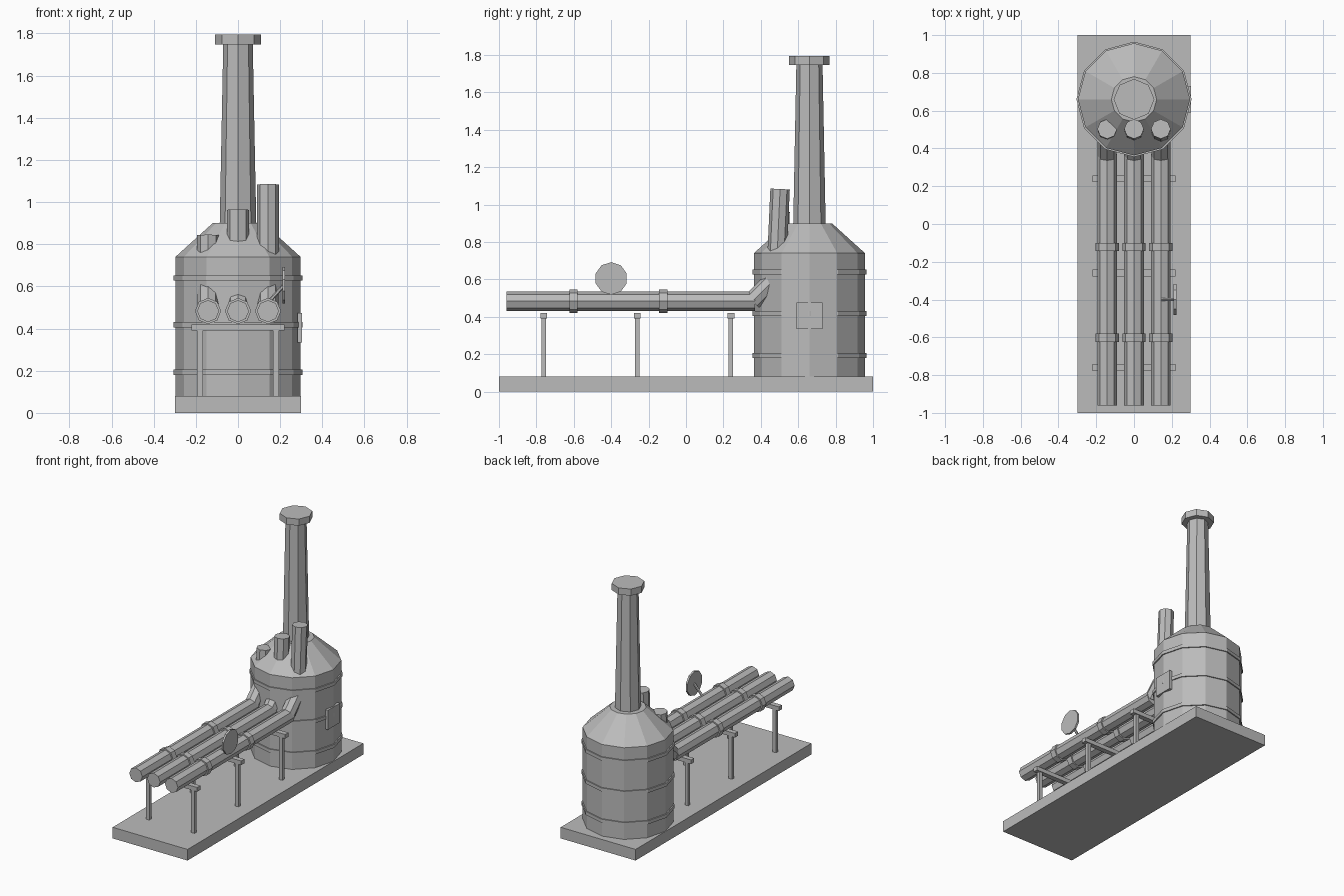
import bpy
from math import radians, pi
from mathutils import Vector

if "Cube" in bpy.data.objects:
    bpy.data.objects.remove(bpy.data.objects["Cube"], do_unlink=True)

grey = bpy.data.materials.new("plain grey")
grey.use_nodes = True
colour = (0.5, 0.5, 0.5, 1)
grey.diffuse_color = colour
grey.node_tree.nodes["Principled BSDF"].inputs["Base Color"].default_value = colour


def finish(name):
    ob = bpy.context.object
    ob.name = name
    ob.data.materials.append(grey)
    return ob


def box(name, centre, size):
    bpy.ops.mesh.primitive_cube_add(size=1, location=centre)
    bpy.context.object.scale = size
    return finish(name)


def rod(name, start, end, r1, r2=None, sides=8):
    """Straight faceted tube or cone between two points."""
    a, b = Vector(start), Vector(end)
    bpy.ops.mesh.primitive_cone_add(
        vertices=sides, radius1=r1, radius2=r1 if r2 is None else r2,
        depth=(b - a).length, location=(a + b) / 2)
    ob = bpy.context.object
    ob.rotation_euler = (b - a).to_track_quat("Z", "Y").to_euler()
    return finish(name)


# Ground slab
box("base_slab", (0, 0, 0.04), (0.597, 2, 0.08))

# Boiler tank, its shoulder and hoops
TANK_Y = 0.66
def column(name, z1, z2, r1, r2=None, sides=12):
    return rod(name, (0, TANK_Y, z1), (0, TANK_Y, z2), r1, r2, sides)

column("tank_body", 0.08, 0.74, 0.297)
column("tank_shoulder", 0.74, 0.90, 0.297, 0.12)
for z in (0.18, 0.405, 0.627):
    column("tank_hoop", z, z + 0.025, 0.305)

# Chimney
column("chimney", 0.88, 1.75, 0.087, 0.07, sides=8)
column("chimney_cap", 1.747, 1.795, 0.108, sides=8)

# Hatch on the side of the tank
box("tank_hatch", (0.293, TANK_Y, 0.405), (0.02, 0.14, 0.14))

# Row of long pipes, each with collars, an elbow and a vent stub
PIPE_Z = 0.483
for x, top in ((-0.142, 0.843), (0, 0.963), (0.142, 1.083)):
    rod("long_pipe", (x, -0.96, PIPE_Z), (x, 0.37, PIPE_Z), 0.052)
    rod("pipe_elbow", (x, 0.355, PIPE_Z), (x, 0.47, PIPE_Z + 0.115), 0.05)
    for y in (-0.602, -0.122):
        rod("pipe_collar", (x, y - 0.022, PIPE_Z), (x, y + 0.022, PIPE_Z), 0.062)
    rod("vent_stub", (x, 0.503 - (top - 0.7) * 0.045, 0.7), (x, 0.503, top), 0.052)

# Trestles under the pipes
for y in (-0.76, -0.26, 0.24):
    box("trestle_beam", (0, y, 0.405), (0.44, 0.036, 0.03))
    for side in (-1, 1):
        box("trestle_post", (side * 0.18, y, 0.24), (0.027, 0.024, 0.33))

# Valve wheel on a slanted stem
rod("valve_wheel", (0.21, -0.4, 0.605), (0.224, -0.4, 0.605), 0.087, sides=10)
rod("valve_stem", (0.14, -0.4, 0.52), (0.217, -0.4, 0.605), 0.009, sides=6)
